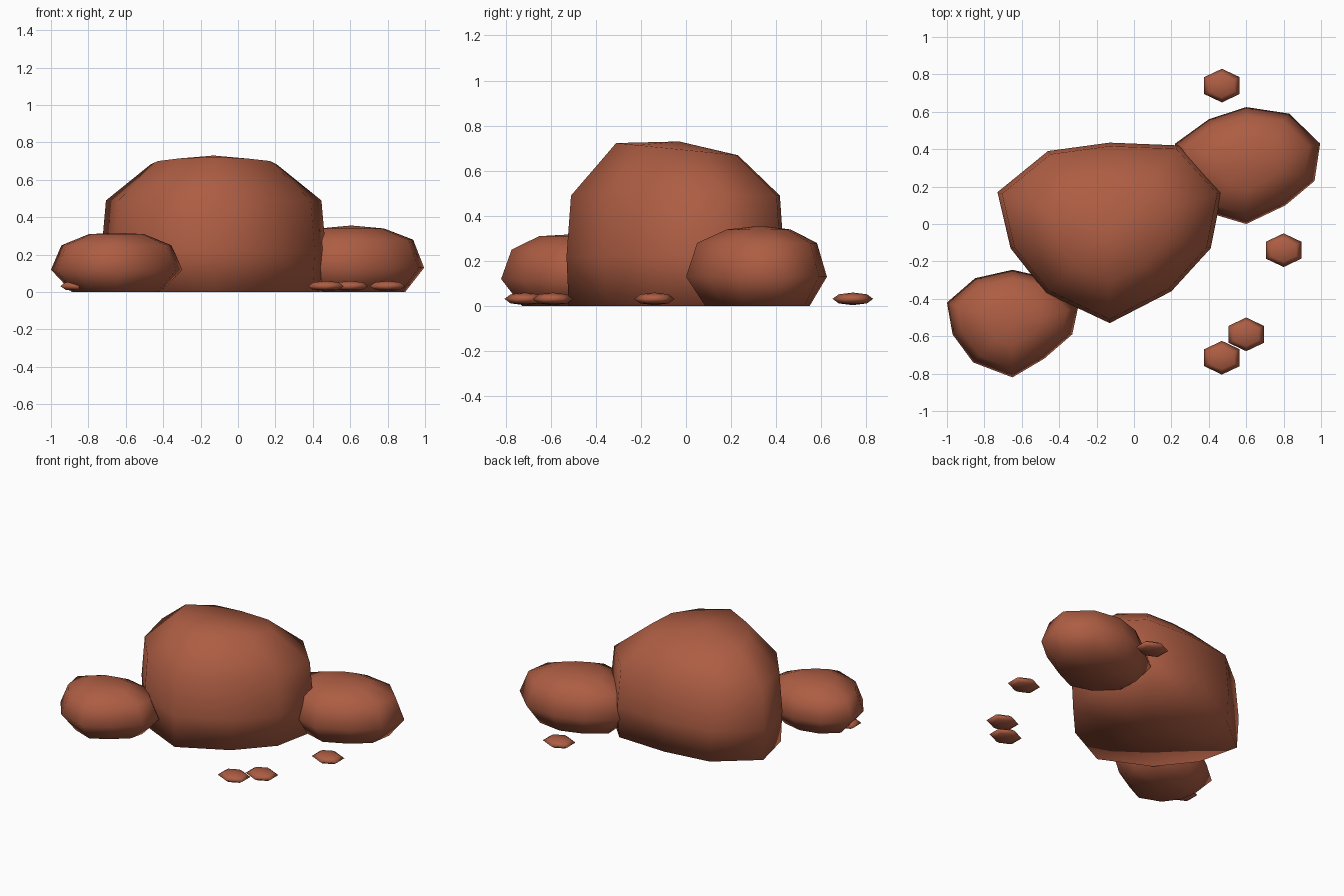
import bpy, bmesh, math

if "Cube" in bpy.data.objects:
    bpy.data.objects.remove(bpy.data.objects["Cube"])

clay = bpy.data.materials.new("red_clay_rock")
clay.diffuse_color = (0.42, 0.11, 0.056, 1)
clay.use_nodes = True
clay.node_tree.nodes["Principled BSDF"].inputs["Base Color"].default_value = clay.diffuse_color


def rock(name, centre, outline, rings, bottom, top, tilt=0.0):
    """Stack scaled copies of a plan outline, closed by a bottom and a top point."""
    cx, cy = centre
    n = len(outline)
    bm = bmesh.new()
    loops = []
    for scale, z in rings:
        loop = []
        for x, y in outline:
            dy = (y - cy) * scale
            lean = tilt * dy if z > 0.6 else 0
            loop.append(bm.verts.new((cx + (x - cx) * scale, cy + dy, z + lean)))
        loops.append(loop)
    for a, b in zip(loops, loops[1:]):
        for i in range(n):
            j = (i + 1) % n
            bm.faces.new((a[i], a[j], b[j], b[i]))
    low = bm.verts.new((cx, cy, bottom))
    high = bm.verts.new((cx, cy, top))
    for i in range(n):
        j = (i + 1) % n
        bm.faces.new((loops[0][i], loops[0][j], low))
        bm.faces.new((loops[-1][i], loops[-1][j], high))
    bmesh.ops.recalc_face_normals(bm, faces=bm.faces)
    for f in bm.faces:
        f.smooth = True
    mesh = bpy.data.meshes.new(name)
    bm.to_mesh(mesh)
    bm.free()
    mesh.materials.append(clay)
    ob = bpy.data.objects.new(name, mesh)
    bpy.context.collection.objects.link(ob)
    return ob


# Large middle boulder, leaning up towards the front
rock("large_boulder", (-0.13, -0.03),
     [(-0.13, 0.435), (0.24, 0.42), (0.47, 0.17), (0.41, -0.13), (0.20, -0.36),
      (-0.13, -0.53), (-0.47, -0.37), (-0.66, -0.13), (-0.73, 0.17), (-0.46, 0.39)],
     [(0.98, 0.0), (1.0, 0.22), (0.96, 0.49), (0.56, 0.695)], 0.0, 0.73, -0.1)

# Low boulder at the front left
rock("left_boulder", (-0.65, -0.53),
     [(-0.65, -0.245), (-0.45, -0.29), (-0.30, -0.45), (-0.33, -0.59), (-0.48, -0.72),
      (-0.65, -0.82), (-0.86, -0.74), (-0.97, -0.59), (-1.0, -0.42), (-0.85, -0.29)],
     [(0.68, 0.0), (1.0, 0.12), (0.84, 0.25), (0.42, 0.31)], 0.0, 0.317)

# Low boulder at the back right
rock("right_boulder", (0.605, 0.33),
     [(0.60, 0.625), (0.83, 0.59), (0.995, 0.43), (0.965, 0.23), (0.81, 0.10),
      (0.60, 0.0), (0.40, 0.06), (0.23, 0.23), (0.22, 0.43), (0.40, 0.56)],
     [(0.74, 0.0), (1.0, 0.13), (0.85, 0.28), (0.45, 0.34)], 0.0, 0.356)

# Flat six-sided pebbles scattered around
for k, (px, py) in enumerate([(0.47, 0.74), (0.80, -0.14), (0.60, -0.59),
                              (0.47, -0.715), (-0.855, -0.55)]):
    hexagon = [(px + 0.11 * math.cos(math.radians(30 + 60 * i)),
                py + 0.09 * math.sin(math.radians(30 + 60 * i))) for i in range(6)]
    rock(f"pebble_{k + 1}", (px, py), hexagon,
         [(0.7, 0.012), (1.0, 0.032), (0.7, 0.052)], 0.004, 0.06)
